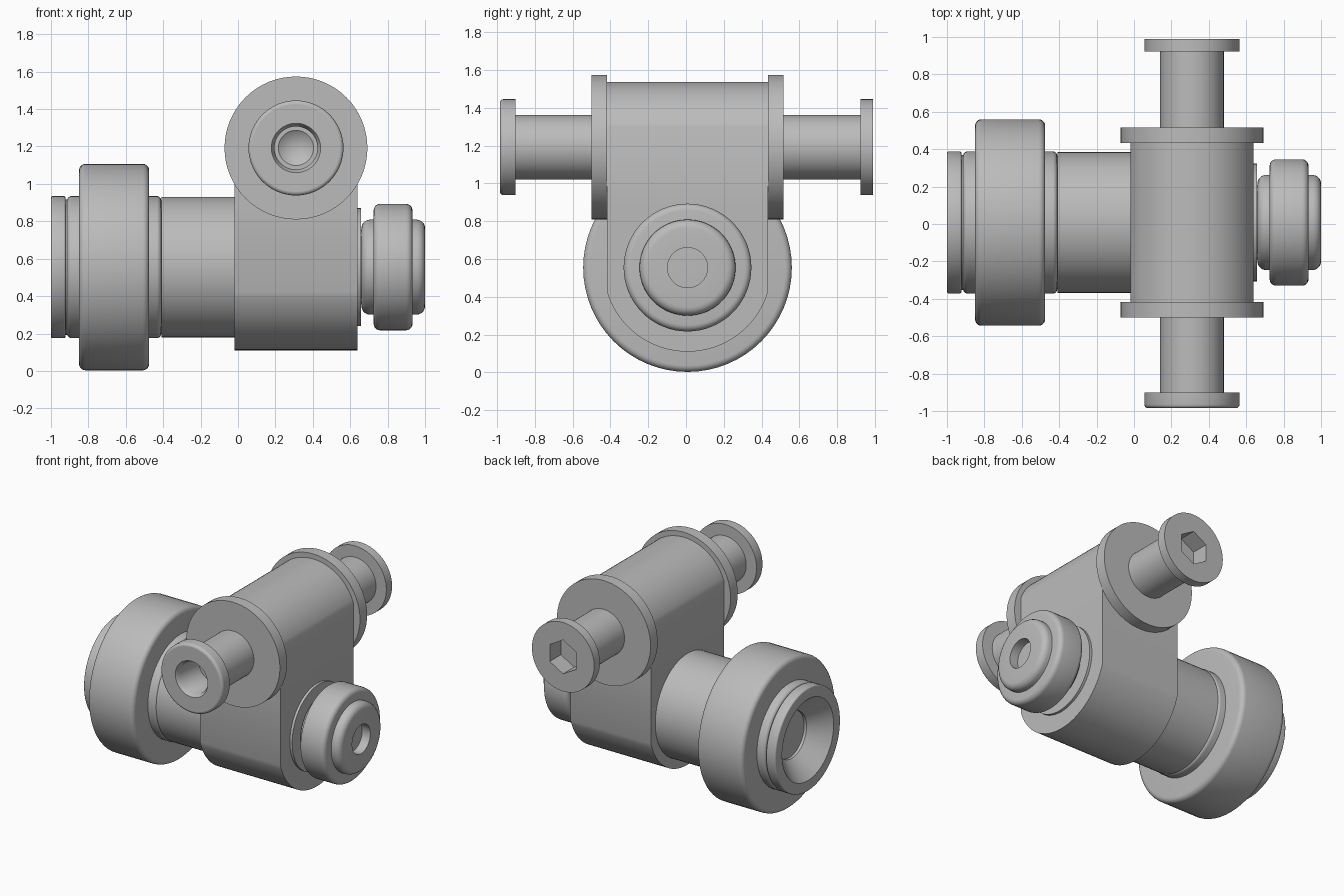
import bpy, bmesh, math
from mathutils import Vector

cube = bpy.data.objects.get("Cube")
if cube:
    bpy.data.objects.remove(cube)

SEGMENTS = 64
AXLE = Vector((0.31, 0, 1.192))    # centre of the upper cross axle
SHAFT = Vector((0, 0.008, 0.555))  # centre of the lower shaft

steel = bpy.data.materials.new("satin grey metal")
steel.use_nodes = True
grey = (0.5, 0.5, 0.5, 1)
steel.diffuse_color = grey
steel.node_tree.nodes["Principled BSDF"].inputs["Base Color"].default_value = grey


def finish(name, bm, origin):
    bmesh.ops.remove_doubles(bm, verts=bm.verts[:], dist=0.0001)
    bmesh.ops.recalc_face_normals(bm, faces=bm.faces[:])
    mesh = bpy.data.meshes.new(name)
    bm.to_mesh(mesh)
    bm.free()
    mesh.materials.append(steel)
    ob = bpy.data.objects.new(name, mesh)
    ob.location = origin
    bpy.context.collection.objects.link(ob)
    return ob


def smooth(ob):
    bpy.ops.object.select_all(action="DESELECT")
    ob.select_set(True)
    bpy.context.view_layer.objects.active = ob
    bpy.ops.object.shade_smooth_by_angle(angle=math.radians(30))


def lathe(name, profile, axis, origin):
    """Turn (distance along axis, radius) points around the x or y axis."""
    bm = bmesh.new()
    direction = Vector((1, 0, 0)) if axis == "x" else Vector((0, 1, 0))
    verts = [bm.verts.new(direction * a + Vector((0, 0, r))) for a, r in profile]
    edges = [bm.edges.new(pair) for pair in zip(verts, verts[1:])]
    bmesh.ops.spin(bm, geom=verts + edges, cent=(0, 0, 0), axis=direction,
                   angle=math.tau, steps=SEGMENTS, use_duplicate=False)
    ob = finish(name, bm, origin)
    smooth(ob)
    return ob


def rim(start, end, radius, round_start=0, round_end=0):
    """Outer profile of a disc with rounded corners."""
    points = []
    for edge, inward, size in ((start, 1, round_start), (end, -1, round_end)):
        if not size:
            points.append((edge, radius))
            continue
        arc = []
        for i in range(6):
            t = i / 5 * math.pi / 2
            arc.append((edge + inward * size * (1 - math.sin(t)),
                        radius - size * (1 - math.cos(t))))
        points += arc if inward < 0 else arc[::-1]
    # order each corner along the axis
    return sorted(points, key=lambda p: p[0])


def disc(name, start, end, radius, axis, origin, size=0):
    corner = rim(start, end, radius, size, size)
    return lathe(name, [(start, 0), (start, radius - size)] + corner
                 + [(end, radius - size), (end, 0)], axis, origin)


def prism(name, outline, sweep, origin=(0, 0, 0)):
    bm = bmesh.new()
    face = bm.faces.new([bm.verts.new(p) for p in outline])
    moved = bmesh.ops.extrude_face_region(bm, geom=[face])["geom"]
    bmesh.ops.translate(bm, vec=sweep,
                        verts=[v for v in moved if isinstance(v, bmesh.types.BMVert)])
    # extruding keeps the first face as the other cap
    if not any(len(f.verts) == len(outline) and f is not face and face.is_valid
               for f in bm.faces):
        bm.faces.new(face.verts)
    return finish(name, bm, origin)


def capped_arc(half_width, radius, steps=32):
    """Arc across the given width, as (sideways, height) pairs."""
    limit = math.asin(half_width / radius)
    return [(radius * math.sin(a), radius * math.cos(a))
            for a in (limit * (2 * i / steps - 1) for i in range(steps + 1))]


# Body: round top running front to back, round bottom running side to side
HALF_X, HALF_Y, MID = 0.328, 0.425, 0.9
front_y = SHAFT.y - HALF_Y
top = [(AXLE.x + u, front_y, AXLE.z + v) for u, v in capped_arc(HALF_X, 0.345)]
top += [(AXLE.x + s * HALF_X, front_y, MID) for s in (1, -1)]
smooth(prism("body_top", top, (0, 2 * HALF_Y, 0)))
left_x = AXLE.x - HALF_X
bottom = [(left_x, SHAFT.y + u, SHAFT.z - v) for u, v in capped_arc(HALF_Y, 0.445)]
bottom += [(left_x, SHAFT.y + s * HALF_Y, MID) for s in (1, -1)]
smooth(prism("body_bottom", bottom, (2 * HALF_X, 0, 0)))

# Flanges on the front and back of the body
for name, start in (("front_flange", -0.5), ("back_flange", 0.433)):
    disc(name, start, start + 0.083, 0.382, "y", AXLE)

# Cross axle with a head at each end and a drilled hole in the front head
front, back = -0.985, 0.99
hole = [(front + 0.32, 0), (front + 0.25, 0.094), (front + 0.25, 0.115),
        (front + 0.03, 0.115), (front, 0.132), (front, 0.235)]
axle = lathe("cross_axle", hole + rim(front, front + 0.083, 0.254, 0.02)
             + [(front + 0.083, 0.17), (back - 0.067, 0.17),
                (back - 0.067, 0.254), (back, 0.254), (back, 0)], "y", AXLE)

# Six-sided socket cut into the back head
hexagon = [(0.125 * math.sin(i * math.tau / 6), back - 0.13,
            0.125 * math.cos(i * math.tau / 6)) for i in range(6)]
cutter = prism("socket_cutter", hexagon, (0, 0.3, 0), AXLE)
cutter.hide_render = True
cut = axle.modifiers.new("socket", "BOOLEAN")
cut.operation = "DIFFERENCE"
cut.solver = "EXACT"
cut.object = cutter
bpy.context.view_layer.objects.active = axle
bpy.ops.object.modifier_apply(modifier=cut.name)
bpy.data.objects.remove(cutter)
smooth(axle)

# Main shaft with a grooved end ring and a countersunk bore
bore = [(-0.68, 0), (-0.68, 0.12), (-0.75, 0.12), (-0.75, 0.17),
        (-0.87, 0.17), (-1, 0.3), (-1, 0.37)]
lathe("main_shaft", bore + rim(-1, -0.922, 0.38, 0.01, 0.01)
      + [(-0.922, 0.362), (-0.914, 0.362)]
      + rim(-0.914, -0.41, 0.38, 0.025, 0.025)
      + [(-0.41, 0.376), (0, 0.376), (0, 0)], "x", SHAFT)
disc("large_wheel", -0.85, -0.475, 0.552, "x", SHAFT, 0.035)

# Small wheel, its drilled hub and the plate behind it
disc("side_plate", 0.6, 0.657, 0.315, "x", SHAFT)
hub_hole = [(1, 0.106), (0.85, 0.106), (0.78, 0)]
lathe("small_hub", [(0.62, 0), (0.62, 0.2), (0.66, 0.2)]
      + rim(0.66, 1, 0.254, 0.045, 0.045) + hub_hole, "x", SHAFT)
disc("small_wheel", 0.725, 0.933, 0.338, "x", SHAFT, 0.035)
